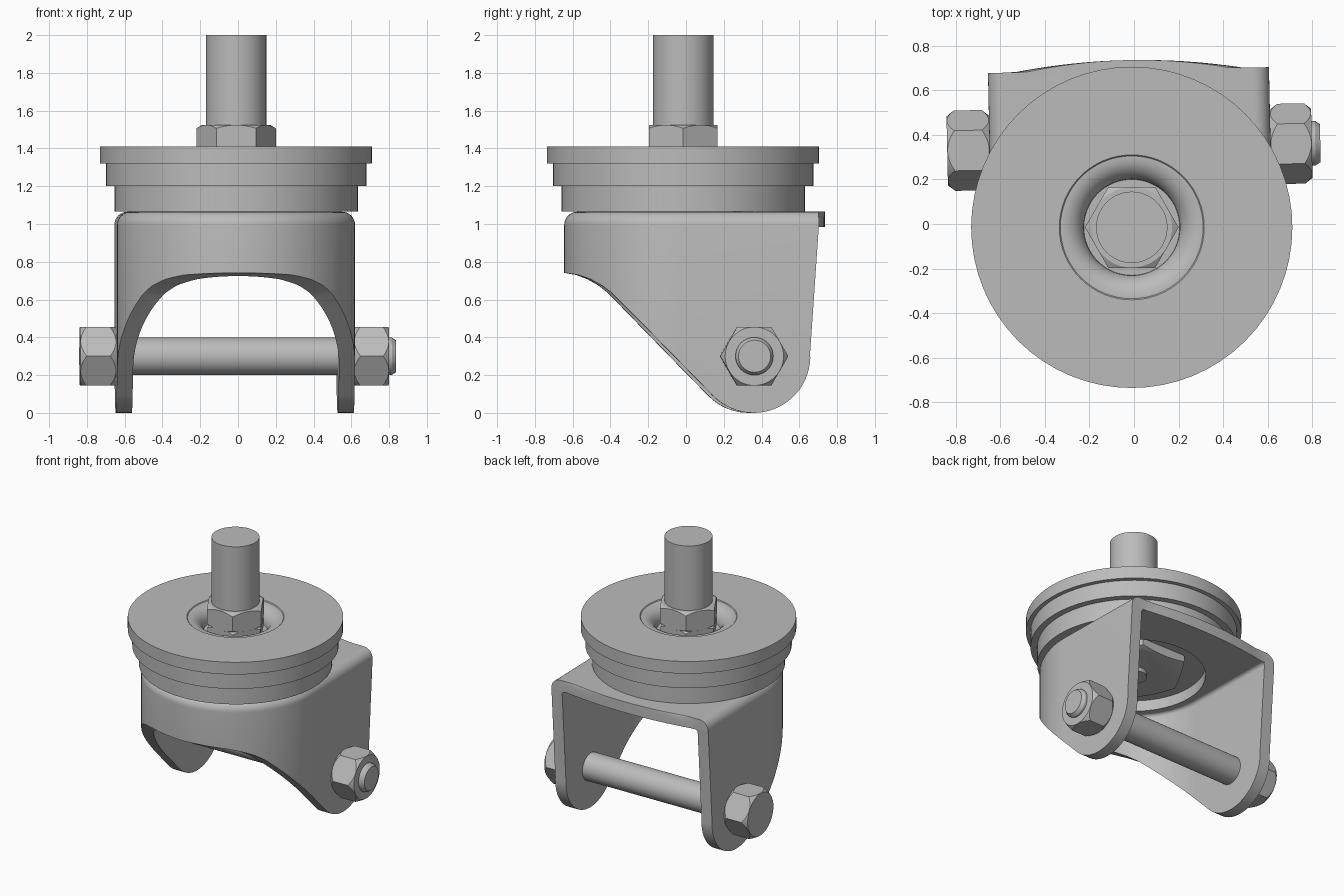
import bpy, bmesh, math
from mathutils import Matrix, Vector

if "Cube" in bpy.data.objects:
    bpy.data.objects.remove(bpy.data.objects["Cube"])

CENTRE = Vector((-0.01, -0.015, 0))
SWIVEL = math.radians(1.2)          # the fork is turned slightly on its pivot

steel = bpy.data.materials.new("grey_steel")
steel.use_nodes = True
steel.diffuse_color = (0.5, 0.5, 0.5, 1)
steel.node_tree.nodes["Principled BSDF"].inputs["Base Color"].default_value = (0.5, 0.5, 0.5, 1)


def make(name, bm):
    bmesh.ops.remove_doubles(bm, verts=bm.verts, dist=1e-5)
    bmesh.ops.recalc_face_normals(bm, faces=bm.faces)
    mesh = bpy.data.meshes.new(name)
    bm.to_mesh(mesh)
    bm.free()
    mesh.materials.append(steel)
    ob = bpy.data.objects.new(name, mesh)
    bpy.context.collection.objects.link(ob)
    return ob


def loft(name, rings):
    """Closed solid through rings of equal point count."""
    bm = bmesh.new()
    loops = [[bm.verts.new(p) for p in ring] for ring in rings]
    n = len(loops[0])
    for a, b in zip(loops, loops[1:]):
        for i in range(n):
            j = (i + 1) % n
            bm.faces.new((a[i], a[j], b[j], b[i]))
    bm.faces.new(loops[0])
    bm.faces.new(loops[-1])
    return make(name, bm)


def circle(r, z, n=64):
    return [(r * math.cos(math.tau * i / n), r * math.sin(math.tau * i / n), z) for i in range(n)]


def lathe(name, profile, n=64):
    return loft(name, [circle(r, z, n) for r, z in profile])


def boolean(ob, cutter, operation):
    mod = ob.modifiers.new(operation.lower(), "BOOLEAN")
    mod.operation, mod.object, mod.solver = operation, cutter, "EXACT"
    bpy.context.view_layer.objects.active = ob
    bpy.ops.object.modifier_apply(modifier=mod.name)
    bpy.data.objects.remove(cutter)


def hex_nut(name, r, z0, z1, chamfer=0.035):
    """Hexagonal nut along z with turned corners."""
    ob = loft(name, [circle(r, z0, 6), circle(r, z1, 6)])
    c = chamfer
    boolean(ob, lathe("turning", [(r * 0.86, z0), (r * 1.01, z0 + c),
                                  (r * 1.01, z1 - c), (r * 0.86, z1)], 48), "INTERSECT")
    return ob


def finish(ob, matrix, angle=30):
    ob.data.transform(matrix)
    bpy.ops.object.select_all(action="DESELECT")
    ob.select_set(True)
    bpy.context.view_layer.objects.active = ob
    bpy.ops.object.shade_smooth_by_angle(angle=math.radians(angle))


# Stepped swivel disc with a rounded funnel around the stem
funnel = [(0.215 + 0.1 * math.cos(t), 1.3 + 0.1 * math.sin(t))
          for t in [math.pi / 2 * k / 8 for k in range(9)]]
funnel = [(0.215 + 0.1 * (1 - math.cos(t)), 1.305 + 0.1 * math.sin(t))
          for t in [math.pi / 2 * (1 - k / 8) for k in range(9)]]
disc = lathe("swivel_disc", [(0.645, 1.065), (0.645, 1.2), (0.69, 1.2), (0.69, 1.32),
                             (0.72, 1.32), (0.72, 1.41), (0.325, 1.41), (0.32, 1.405)] + funnel)
upright = Matrix.Translation(CENTRE)
finish(disc, upright)

# Stem, its nut and collar
finish(lathe("stem", [(0.16, 1.28), (0.16, 2.0)]), upright)
finish(hex_nut("stem_nut", 0.21, 1.38, 1.525, 0.02), upright)
finish(hex_nut("stem_lock_nut", 0.205, 1.29, 1.39, 0.02), upright)

# Bolt head and bolt end below the disc
finish(hex_nut("stem_bolt_head", 0.36, 1.0, 1.08, 0.02), upright)
finish(lathe("stem_bolt_end", [(0.09, 0.97), (0.09, 1.02)], 32), upright)


# Fork: round-fronted shell trimmed by its side profile
def outline(r, z, back, bulge=0.0, n=48):
    front = [(r * math.cos(a), r * math.sin(a), z)
             for a in [math.pi + math.pi * k / n for k in range(n + 1)]]
    rear = []
    for k in range(21):
        x = 1 - k / 10
        rear.append((x * r, back + bulge * max(0, 1 - (x / 0.82) ** 2), z))
    return front + rear


BEND, TOP, OUTER = 0.07, 1.075, 0.63
corner = [math.pi / 2 * k / 8 for k in range(9)]
rings = [outline(OUTER, -0.1, 0.705, 0.045)]
rings += [outline(OUTER - BEND * (1 - math.cos(t)), TOP - 0.01 - BEND * (1 - math.sin(t)),
                  0.705, 0.045) for t in corner]
fork = loft("fork", rings)

inner = [outline(0.545, -0.3, 1.0)]
inner += [outline(0.545 - 0.025 * (1 - math.cos(t)), 0.985 - 0.025 * (1 - math.sin(t)), 1.0)
          for t in corner]
boolean(fork, loft("hollow", inner), "DIFFERENCE")
boolean(fork, lathe("pivot_hole", [(0.48, 0.9), (0.48, 1.2)]), "DIFFERENCE")

AY, AZ, LOBE = 0.36, 0.3, 0.3       # axle position and rounded foot of the fork
side = [(0.9, 1.2), (-0.9, 1.2), (-0.9, 0.74), (-0.62, 0.74), (-0.56, 0.73),
        (-0.5, 0.708), (-0.44, 0.675), (-0.385, 0.632)]
for k in range(25):
    a = math.radians(224 + (364 - 224) * k / 24) - math.radians(0)
    side.append((AY + LOBE * math.cos(a), AZ + LOBE * math.sin(a)))
side += [(0.705, 0.985), (0.9, 0.985)]
boolean(fork, loft("side_trim", [[(x, y, z) for y, z in side] for x in (-1, 1)]), "INTERSECT")
turned = Matrix.Translation(CENTRE) @ Matrix.Rotation(SWIVEL, 4, "Z")
finish(fork, turned)

# Axle bolt across the fork, with a head on one side and a nut on the other
across = turned @ Matrix.Translation((0, AY, AZ)) @ Matrix.Rotation(math.pi / 2, 4, "Y") \
    @ Matrix.Rotation(math.pi / 2, 4, "Z")
finish(lathe("axle", [(0.1, -0.7), (0.1, 0.83), (0.085, 0.853)], 40), across)
finish(hex_nut("axle_head", 0.18, -0.82, -0.63), across)
finish(hex_nut("axle_nut", 0.18, 0.63, 0.815), across)
